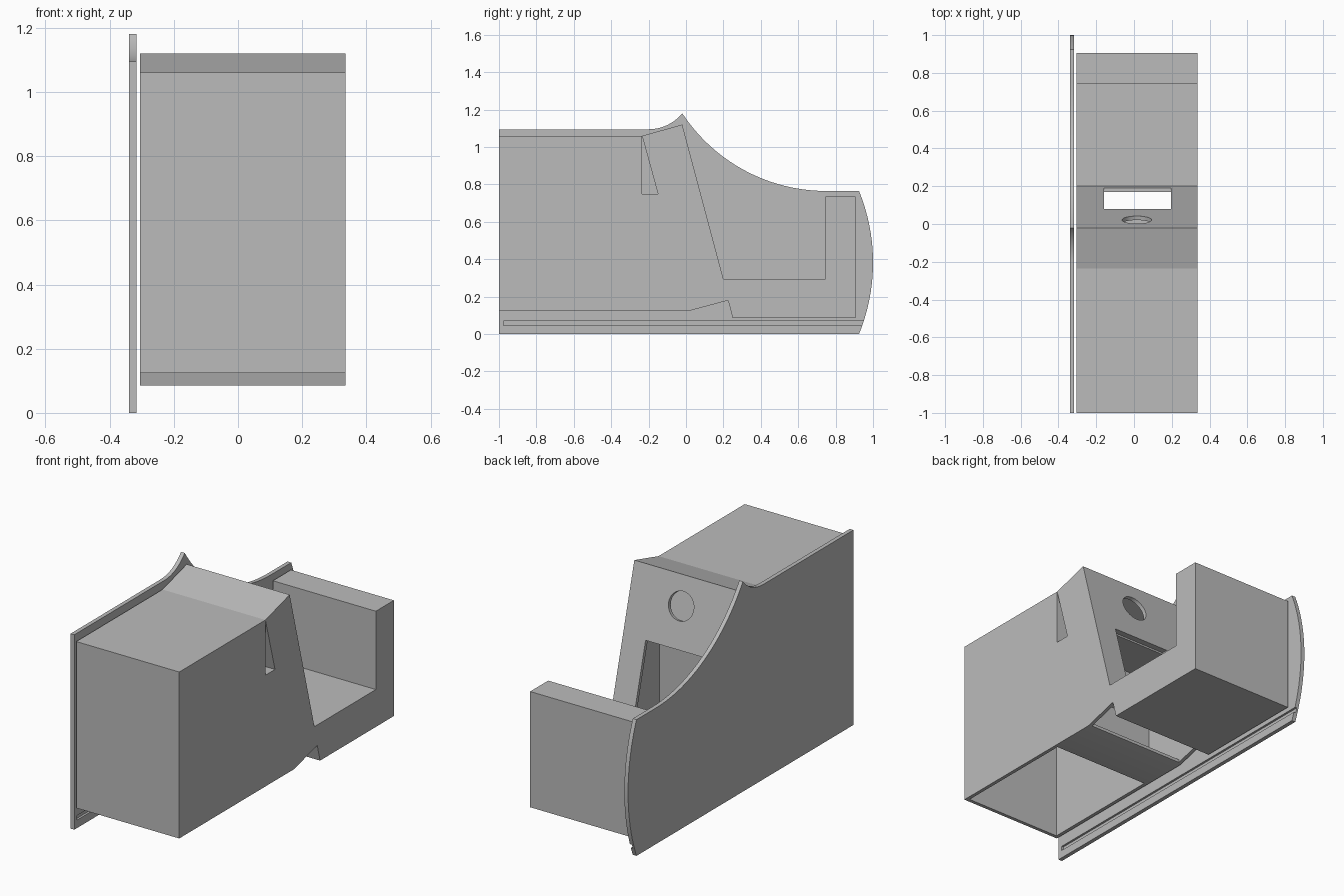
import bpy, bmesh, math
from mathutils import Vector

cube = bpy.data.objects.get("Cube")
if cube:
    bpy.data.objects.remove(cube, do_unlink=True)

grey = bpy.data.materials.new("plain grey")
grey.use_nodes = True
colour = (0.5, 0.5, 0.5, 1)
grey.diffuse_color = colour
grey.node_tree.nodes["Principled BSDF"].inputs["Base Color"].default_value = colour

LEFT, RIGHT, WALL = 0.335, -0.305, 0.02


def finish(name, bm):
    bmesh.ops.recalc_face_normals(bm, faces=bm.faces)
    mesh = bpy.data.meshes.new(name)
    bm.to_mesh(mesh)
    bm.free()
    mesh.materials.append(grey)
    obj = bpy.data.objects.new(name, mesh)
    bpy.context.collection.objects.link(obj)
    return obj


def extrude(name, profile, x0, x1):
    """Side profile of (y, z) points, extruded across x."""
    bm = bmesh.new()
    face = bm.faces.new([bm.verts.new((x0, y, z)) for y, z in profile])
    out = bmesh.ops.extrude_face_region(bm, geom=[face])
    moved = [v for v in out["geom"] if isinstance(v, bmesh.types.BMVert)]
    bmesh.ops.translate(bm, verts=moved, vec=(x1 - x0, 0, 0))
    return finish(name, bm)


def rect(y0, y1, z0, z1):
    return [(y0, z0), (y1, z0), (y1, z1), (y0, z1)]


def cut(target, cutter):
    cutter.hide_render = True
    mod = target.modifiers.new("cut", "BOOLEAN")
    mod.operation = "DIFFERENCE"
    mod.solver = "EXACT"
    mod.object = cutter
    bpy.context.view_layer.objects.active = target
    bpy.ops.object.modifier_apply(modifier=mod.name)
    bpy.data.objects.remove(cutter, do_unlink=True)


def arc(centre, radius, start, end, steps=20):
    angles = [math.radians(start + (end - start) * i / steps) for i in range(steps + 1)]
    return [(centre[0] + radius * math.cos(a), centre[1] + radius * math.sin(a)) for a in angles]


# Front box, open underneath
front_box = extrude("front_box", rect(-1, -0.235, 0.125, 1.06), RIGHT, LEFT)
cut(front_box, extrude("box_cavity", rect(-1 + WALL, -0.235 - WALL, 0, 1.06 - WALL),
                       RIGHT + WALL, LEFT - WALL))

# Sloped housing and rear tray in one profile, with a wedge notch behind the box
body = extrude("housing_and_tray", [
    (-0.235, 0.125), (-0.235, 0.75), (-0.15, 0.75), (-0.235, 1.06), (-0.02, 1.12),
    (0.2, 0.295), (0.745, 0.295), (0.745, 0.735), (0.905, 0.735), (0.905, 0.085),
    (0.25, 0.085), (0.225, 0.18), (0.02, 0.125)], RIGHT, LEFT)

# Lower chamber, open underneath
cut(body, extrude("lower_chamber", [
    (-0.215, 0.145), (0.03, 0.145), (0.03, 0.05), (0.19, 0.05), (0.19, 0.26),
    (0.18, 0.295), (0.062, 0.735), (-0.215, 0.735)], RIGHT + WALL, LEFT - WALL))

# Upper chamber
cut(body, extrude("upper_chamber", [
    (-0.13, 0.77), (0.05, 0.77), (-0.035, 1.095), (-0.2, 1.045)],
    RIGHT + WALL, LEFT - WALL))

# Window and round hole in the sloped face
cut(body, extrude("window", rect(0.045, 0.3, 0.33, 0.745), -0.16, 0.195))
bpy.ops.mesh.primitive_cylinder_add(vertices=40, radius=0.078, depth=0.08,
                                    location=(0.015, 0.022, 0.963),
                                    rotation=(math.radians(-75), 0, 0))
cut(body, bpy.context.object)

# Side plate with swept top edge and bowed rear edge
rear_radius = (0.3825 ** 2 + 0.075 ** 2) / 0.15
bow = math.degrees(math.asin(0.3825 / rear_radius))
outline = [(-1, 0), (-1, 1.095)]
outline += arc((-0.2, 1.328), 0.233, -90, -39.4, 10)
outline += arc((0.75, 1.687), 0.922, 213.4, 270)[1:]
outline += arc((1 - rear_radius, 0.3825), rear_radius, bow, -bow)
plate = extrude("side_plate", outline, -0.34, -0.317)

# Long groove on the inner side, running out at the rear
cut(plate, extrude("groove", rect(-0.975, 1.1, 0.045, 0.07), -0.329, -0.3))

for obj in (front_box, body, plate):
    bpy.ops.object.select_all(action="DESELECT")
    obj.select_set(True)
    bpy.context.view_layer.objects.active = obj
    bpy.ops.object.shade_smooth_by_angle(angle=math.radians(20))
